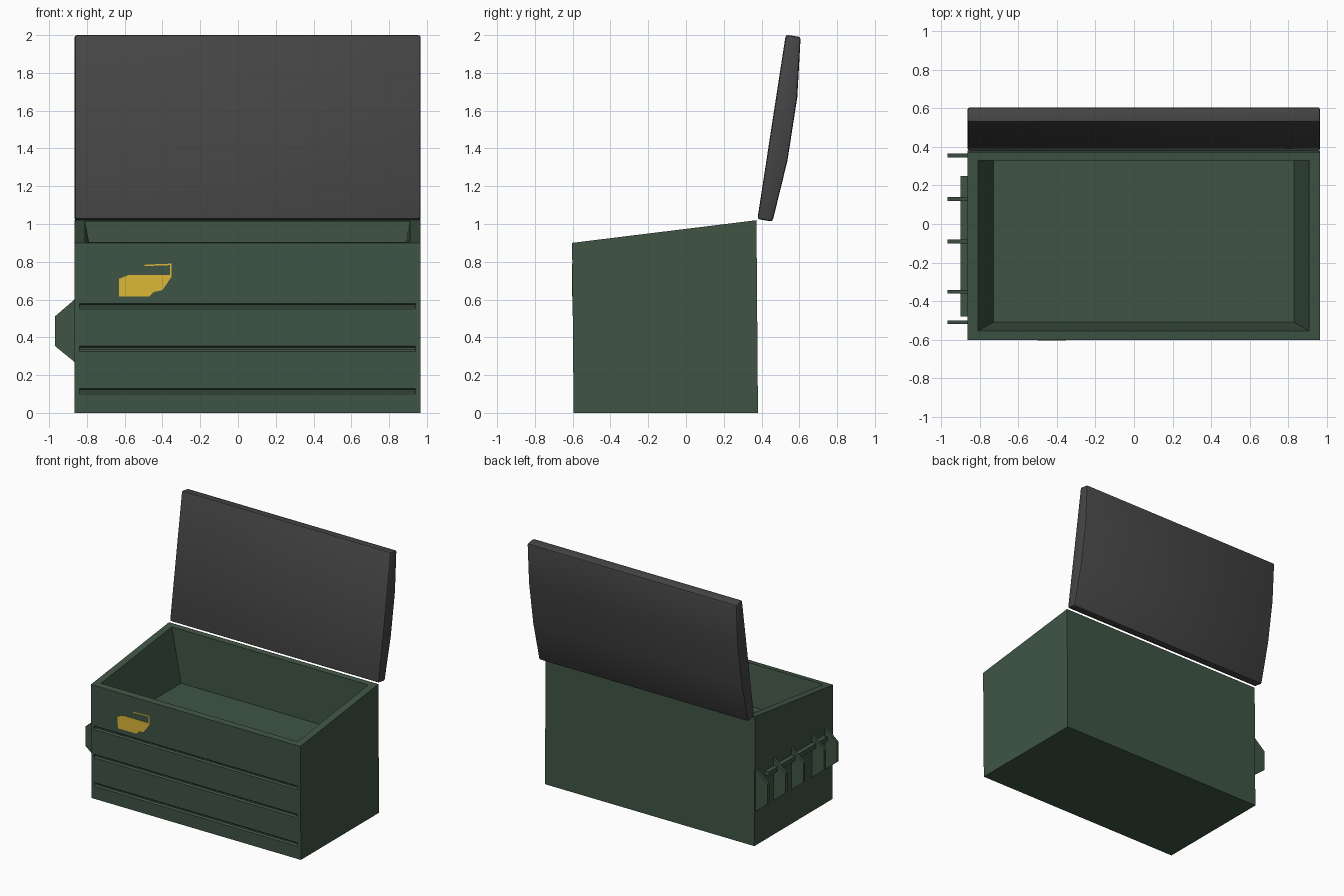
import bpy, bmesh
from mathutils import Vector

if "Cube" in bpy.data.objects:
    bpy.data.objects.remove(bpy.data.objects["Cube"])

X0, X1 = -0.865, 0.967


def material(name, rgb):
    m = bpy.data.materials.new(name)
    m.diffuse_color = (*rgb, 1)
    m.use_nodes = True
    m.node_tree.nodes["Principled BSDF"].inputs["Base Color"].default_value = m.diffuse_color
    return m


green = material("green_paint", (0.05, 0.09, 0.06))
black = material("dark_plastic", (0.06, 0.06, 0.06))
yellow = material("yellow_paint", (0.72, 0.48, 0.04))


def finish(name, bm, mat=None):
    bmesh.ops.recalc_face_normals(bm, faces=bm.faces)
    me = bpy.data.meshes.new(name)
    bm.to_mesh(me)
    bm.free()
    ob = bpy.data.objects.new(name, me)
    bpy.context.collection.objects.link(ob)
    if mat:
        me.materials.append(mat)
    return ob


def prism(name, points, offset, mat=None):
    """Extrude a flat 3D polygon along an offset vector."""
    bm = bmesh.new()
    f = bm.faces.new([bm.verts.new(p) for p in points])
    r = bmesh.ops.extrude_face_region(bm, geom=[f], use_keep_orig=True)
    vs = [g for g in r["geom"] if isinstance(g, bmesh.types.BMVert)]
    bmesh.ops.translate(bm, verts=vs, vec=Vector(offset))
    return finish(name, bm, mat)


def rim_z(y):
    return 0.90 + (y + 0.603) * 0.12 / 0.976


def front_y(z):
    return -0.595 - 0.008 * z / 0.9


# Bin body: outer base, outer rim, inner rim, inner floor
def ring(x0, x1, y0, y1, z=None):
    return [(x, y, rim_z(y) if z is None else z)
            for x, y in ((x0, y0), (x1, y0), (x1, y1), (x0, y1))]


bm = bmesh.new()
rings = [[bm.verts.new(p) for p in r] for r in (
    ring(X0, X1, -0.595, 0.381, 0), ring(X0, X1, -0.603, 0.373),
    ring(-0.81, 0.91, -0.555, 0.33), ring(-0.73, 0.83, -0.51, 0.33, 0.59))]
bm.faces.new(rings[0])
bm.faces.new(rings[-1])
for a, b in zip(rings, rings[1:]):
    for i in range(4):
        j = (i + 1) % 4
        bm.faces.new((a[i], a[j], b[j], b[i]))
body = finish("bin_body", bm, green)

# Pressed horizontal grooves in the front
for z in (0.115, 0.34, 0.565):
    y = front_y(z)
    cutter = prism("groove_cutter", [(-0.84, y - 0.02, z - 0.02), (-0.84, y - 0.02, z + 0.02),
                                     (-0.84, y, z + 0.014), (-0.84, y + 0.012, z + 0.005),
                                     (-0.84, y + 0.012, z - 0.005), (-0.84, y, z - 0.014)],
                   (1.78, 0, 0), green)
    cutter.hide_render = True
    mod = body.modifiers.new("groove", 'BOOLEAN')
    mod.operation, mod.solver, mod.object = 'DIFFERENCE', 'EXACT', cutter
    bpy.context.view_layer.objects.active = body
    bpy.ops.object.modifier_apply(modifier=mod.name)
    bpy.data.objects.remove(cutter)

# Side fins and the bar that joins them
for y in (0.355, 0.13, -0.09, -0.352, -0.51):
    prism("side_fin", [(-0.86, y - 0.01, 0.265), (-0.97, y - 0.01, 0.355),
                       (-0.97, y - 0.01, 0.51), (-0.86, y - 0.01, 0.605)], (0, 0.02, 0), green)
prism("side_bar", [(-0.86, -0.48, 0.51), (-0.90, -0.48, 0.51),
                   (-0.90, -0.48, 0.545), (-0.86, -0.48, 0.545)], (0, 0.73, 0), green)


# Yellow front marking with thin outline
def marking(name, pts):
    prism(name, [(x, front_y(z) - 0.002, z) for x, z in pts], (0, 0.004, 0), yellow)


marking("front_marking", [(-0.63, 0.617), (-0.468, 0.617), (-0.445, 0.64), (-0.40, 0.65),
                          (-0.352, 0.72), (-0.352, 0.73), (-0.58, 0.73), (-0.63, 0.71)])
marking("marking_top_line", [(-0.50, 0.777), (-0.36, 0.782), (-0.36, 0.79), (-0.49, 0.785)])
marking("marking_side_line", [(-0.36, 0.73), (-0.352, 0.73), (-0.352, 0.79), (-0.36, 0.79)])

# Open lid with a bowed back
lid = prism("lid", [(X0, y, z) for y, z in (
    (0.378, 1.026), (0.458, 1.013), (0.537, 1.335), (0.589, 1.67), (0.607, 1.99), (0.528, 2.002))],
    (X1 - X0, 0, 0), black)
bev = lid.modifiers.new("bevel", 'BEVEL')
bev.width, bev.segments, bev.limit_method, bev.angle_limit = 0.013, 2, 'ANGLE', 0.6
bpy.ops.object.select_all(action='DESELECT')
lid.select_set(True)
bpy.context.view_layer.objects.active = lid
bpy.ops.object.modifier_apply(modifier=bev.name)
bpy.ops.object.shade_smooth_by_angle(angle=0.6)
